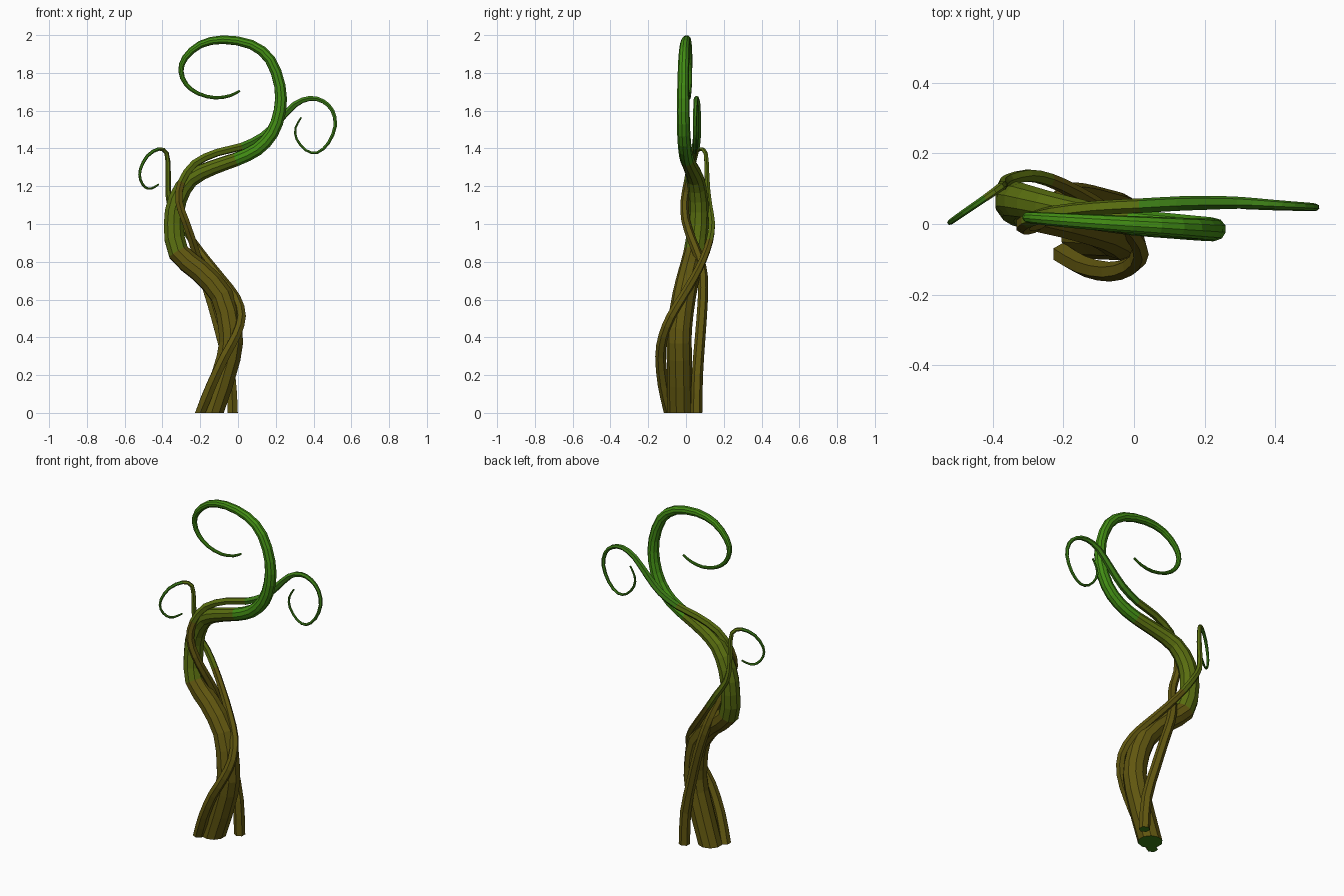
import bpy, bmesh, math
from mathutils import Vector


def material(name, rgb):
    m = bpy.data.materials.new(name)
    m.diffuse_color = (*rgb, 1)
    return m


BROWN = material("bark_brown", (0.120, 0.095, 0.005))
OLIVE = material("olive_green", (0.100, 0.155, 0.005))
GREEN = material("bright_green", (0.055, 0.270, 0.007))
LEAF = material("tendril_green", (0.045, 0.205, 0.008))
MATS = [BROWN, OLIVE, GREEN, LEAF]


def smooth_path(pts, n):
    """Catmull-Rom through (x, y, z, radius) points."""
    p = [Vector(q) for q in pts]
    p = [2 * p[0] - p[1]] + p + [2 * p[-1] - p[-2]]
    out = []
    for i in range(1, len(p) - 2):
        a, b, c, d = p[i - 1:i + 3]
        for k in range(n):
            t = k / n
            out.append(0.5 * (2 * b + (c - a) * t + (2 * a - 5 * b + 4 * c - d) * t * t
                              + (3 * b - a - 3 * c + d) * t ** 3))
    return out + [p[-2]]


def vine(name, pts, sides, n, bands):
    """Sweep a tapering tube; bands = [(path fraction by point index, material slot)]."""
    path = smooth_path(pts, n)
    pos = [q.to_3d() for q in path]
    bm = bmesh.new()
    rings = []
    tan = Vector((0, 0, 1))          # flat cut on the ground
    side = Vector((1, 0, 0))
    for i, q in enumerate(path):
        if i:
            new = (pos[min(i + 1, len(pos) - 1)] - pos[i - 1]).normalized()
            side = tan.rotation_difference(new) @ side
            tan = new
        up = tan.cross(side)
        rings.append([bm.verts.new(pos[i] + q[3] * (side * math.cos(a) + up * math.sin(a)))
                      for a in (math.tau * (j + 0.5) / sides for j in range(sides))])
    for i in range(len(rings) - 1):
        slot = [s for start, s in bands if i >= start * n][-1]
        for j in range(sides):
            k = (j + 1) % sides
            f = bm.faces.new((rings[i][j], rings[i][k], rings[i + 1][k], rings[i + 1][j]))
            f.material_index = slot
    bm.faces.new(rings[0][::-1]).material_index = 3
    bm.faces.new(rings[-1]).material_index = bands[-1][1]
    bmesh.ops.recalc_face_normals(bm, faces=bm.faces)
    me = bpy.data.meshes.new(name)
    bm.to_mesh(me)
    bm.free()
    for m in MATS:
        me.materials.append(m)
    ob = bpy.data.objects.new(name, me)
    bpy.context.collection.objects.link(ob)


# thick stem that ends in the large top curl
vine("main_stem", [
    (-.14, -.03, 0, .068), (-.05, -.035, .29, .067), (-.04, -.035, .44, .066),
    (-.085, -.01, .62, .063), (-.20, .02, .75, .06), (-.315, .045, .85, .058),
    (-.34, .065, 1.0, .055), (-.32, .065, 1.13, .052), (-.25, .05, 1.24, .046),
    (-.13, .025, 1.30, .04), (-.01, .005, 1.342, .037), (.10, -.005, 1.395, .036),
    (.18, -.012, 1.48, .035), (.222, -.015, 1.60, .034), (.222, -.015, 1.73, .031),
    (.17, -.012, 1.87, .029), (.07, -.006, 1.95, .026), (-.08, .003, 1.976, .023),
    (-.20, .011, 1.95, .02), (-.28, .017, 1.88, .017), (-.302, .019, 1.81, .014),
    (-.275, .02, 1.74, .012), (-.21, .018, 1.69, .010), (-.12, .016, 1.668, .009),
    (-.04, .014, 1.68, .008), (.01, .013, 1.705, .006)],
    10, 2, [(0, 0), (5, 1), (10, 2)])

# vine that starts front left, winds to the back and ends in the small left curl
vine("left_curl_vine", [
    (-.20, -.085, 0, .032), (-.14, -.12, .15, .03), (-.07, -.135, .30, .028),
    (-.01, -.12, .41, .026), (.018, -.08, .51, .025), (-.01, -.02, .61, .024),
    (-.085, .04, .71, .023), (-.165, .09, .81, .021), (-.24, .125, .91, .02),
    (-.30, .137, 1.0, .019), (-.355, .125, 1.09, .017), (-.37, .115, 1.18, .015),
    (-.37, .11, 1.28, .014), (-.378, .104, 1.375, .012), (-.42, .074, 1.397, .010),
    (-.48, .033, 1.36, .009), (-.517, .007, 1.29, .008), (-.517, .007, 1.235, .007),
    (-.492, .025, 1.195, .007), (-.46, .047, 1.187, .006), (-.42, .073, 1.21, .005)],
    6, 2, [(0, 0), (8, 1), (14, 3)])

# vine that starts back right, winds to the front and ends in the right curl
vine("right_curl_vine", [
    (-.028, .055, 0, .031), (-.04, .06, .2, .03), (-.09, .075, .4, .028),
    (-.14, .088, .58, .027), (-.185, .09, .72, .026), (-.215, .07, .82, .025),
    (-.245, .03, .92, .024), (-.28, -.002, 1.02, .023), (-.313, -.007, 1.12, .022),
    (-.30, .01, 1.22, .022), (-.23, .03, 1.32, .022), (-.11, .045, 1.378, .021),
    (.02, .052, 1.41, .021), (.13, .058, 1.465, .021), (.21, .06, 1.54, .020),
    (.30, .06, 1.632, .017), (.38, .056, 1.665, .014), (.45, .052, 1.65, .012),
    (.5, .049, 1.60, .011), (.515, .047, 1.52, .010), (.48, .046, 1.43, .009),
    (.42, .046, 1.378, .008), (.36, .047, 1.39, .007), (.31, .049, 1.45, .007),
    (.305, .05, 1.51, .006), (.335, .05, 1.565, .005)],
    6, 2, [(0, 0), (9, 1), (12, 3)])
